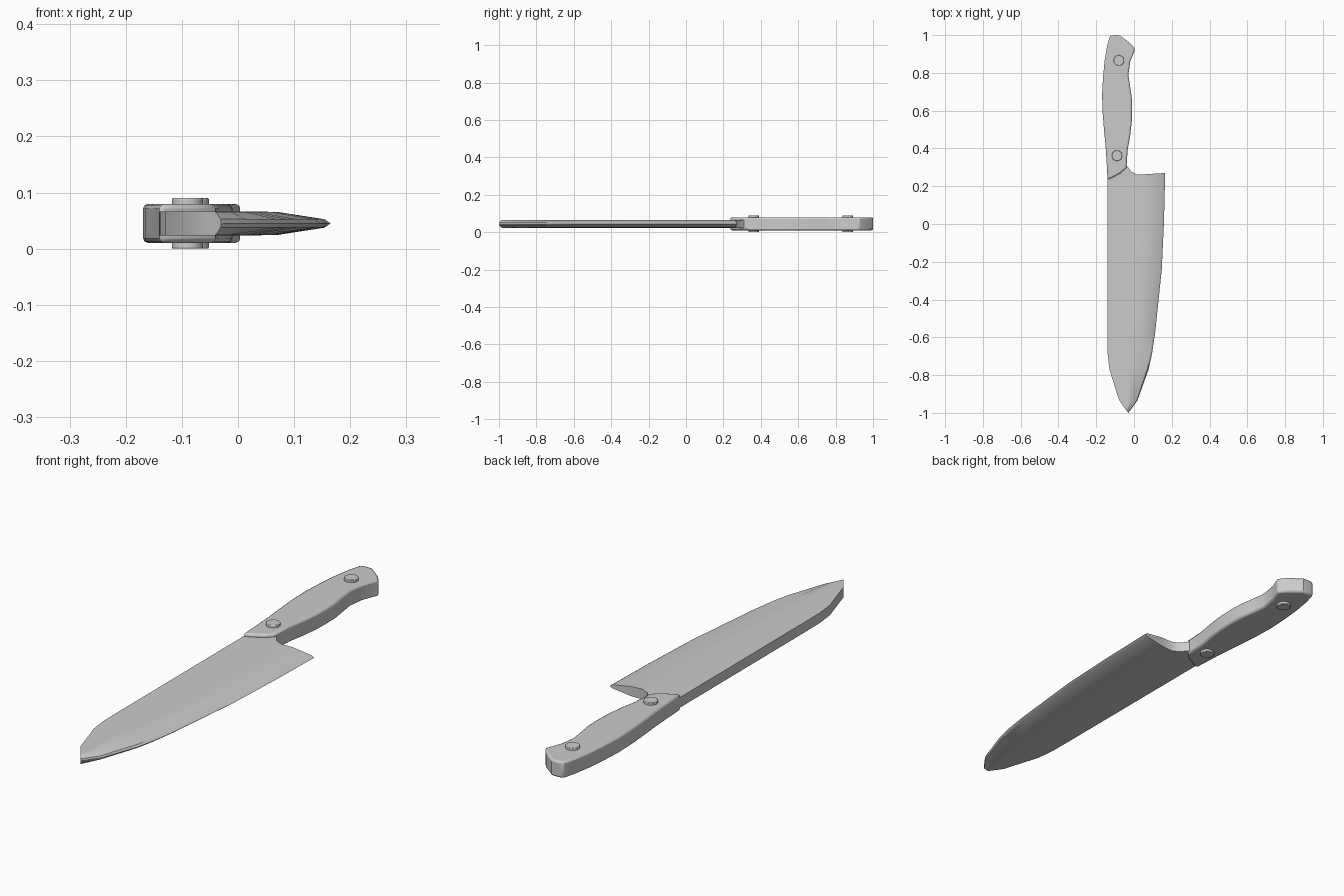
import bpy, bmesh, math

if "Cube" in bpy.data.objects:
    bpy.data.objects.remove(bpy.data.objects["Cube"])

MID = 0.045


def finish(name, bm, bevel=0, angle=30):
    bmesh.ops.recalc_face_normals(bm, faces=bm.faces)
    me = bpy.data.meshes.new(name)
    bm.to_mesh(me)
    bm.free()
    ob = bpy.data.objects.new(name, me)
    bpy.context.collection.objects.link(ob)
    if bevel:
        m = ob.modifiers.new("bevel", 'BEVEL')
        m.width = bevel
        m.segments = 2
        m.limit_method = 'ANGLE'
        m.angle_limit = math.radians(60)
    bpy.ops.object.select_all(action='DESELECT')
    ob.select_set(True)
    bpy.context.view_layer.objects.active = ob
    bpy.ops.object.shade_smooth_by_angle(angle=math.radians(angle))
    return ob


# Blade: rows run heel to tip, each (spine x, spine y, edge x, edge y)
rows = [(-0.14, 0.27, 0.165, 0.27), (-0.14, 0.02, 0.159, 0.02),
        (-0.14, -0.24, 0.147, -0.24), (-0.14, -0.575, 0.112, -0.575),
        (-0.139, -0.69, 0.095, -0.69), (-0.13, -0.77, 0.077, -0.77),
        (-0.08, -0.93, 0.018, -0.935), (-0.06, -0.96, -0.03, -1.0)]
# columns run spine to edge: (fraction of width, half thickness, heel offset in y)
cols = [(0, 0.0215, -0.02), (0.33, 0.0215, 0.04), (0.41, 0.0215, 0.007),
        (0.52, 0.0215, -0.009), (0.69, 0.0205, -0.006),
        (0.965, 0.0075, -0.001), (1, 0, 0)]
section = [(c, 1) for c in cols] + [(c, -1) for c in cols[-2::-1]]
bm = bmesh.new()
rings = []
for i, (sx, sy, ex, ey) in enumerate(rows):
    ring = []
    for (u, h, off), side in section:
        y = sy + (ey - sy) * u + (off if i == 0 else 0)
        ring.append(bm.verts.new((sx + (ex - sx) * u, y, MID + side * h)))
    rings.append(ring)
n = len(section)
for a, b in zip(rings, rings[1:]):
    for j in range(n):
        k = (j + 1) % n
        bm.faces.new((a[j], a[k], b[k], b[j]))
# end caps join the upper and lower halves of the section
for ring in (rings[0], rings[-1]):
    for j in range(len(cols) - 1):
        quad = [ring[j], ring[j + 1], ring[n - 2 - j], ring[n - 1 - j]]
        bm.faces.new(list(dict.fromkeys(quad)))
finish("blade", bm)

# Handle: plan outline extruded, rounded rims
outline = [(-0.14, 0.235), (-0.115, 0.245), (-0.07, 0.27), (-0.04, 0.297),
           (-0.034, 0.39), (-0.02, 0.47), (-0.012, 0.54), (-0.01, 0.61),
           (-0.012, 0.67), (-0.021, 0.73), (-0.03, 0.79), (-0.02, 0.86),
           (0.006, 0.925), (-0.02, 0.957), (-0.075, 0.999), (-0.1, 1.0),
           (-0.127, 0.997), (-0.143, 0.94), (-0.156, 0.86), (-0.164, 0.775),
           (-0.169, 0.685), (-0.166, 0.59), (-0.158, 0.49), (-0.151, 0.42),
           (-0.145, 0.33)]
bm = bmesh.new()
base = bm.faces.new([bm.verts.new((x, y, 0.0105)) for x, y in outline])
ext = bmesh.ops.extrude_face_region(bm, geom=[base])
bmesh.ops.translate(bm, vec=(0, 0, 0.069),
                    verts=[v for v in ext['geom'] if isinstance(v, bmesh.types.BMVert)])
finish("handle", bm, bevel=0.008)

# Rivets pass through the handle and stand proud on both sides
for name, x, y in (("rear_rivet", -0.08, 0.866), ("front_rivet", -0.09, 0.362)):
    bm = bmesh.new()
    bmesh.ops.create_cone(bm, cap_ends=True, segments=20, radius1=0.028,
                          radius2=0.028, depth=0.09)
    bmesh.ops.translate(bm, vec=(x, y, MID), verts=bm.verts)
    finish(name, bm, bevel=0.002)
